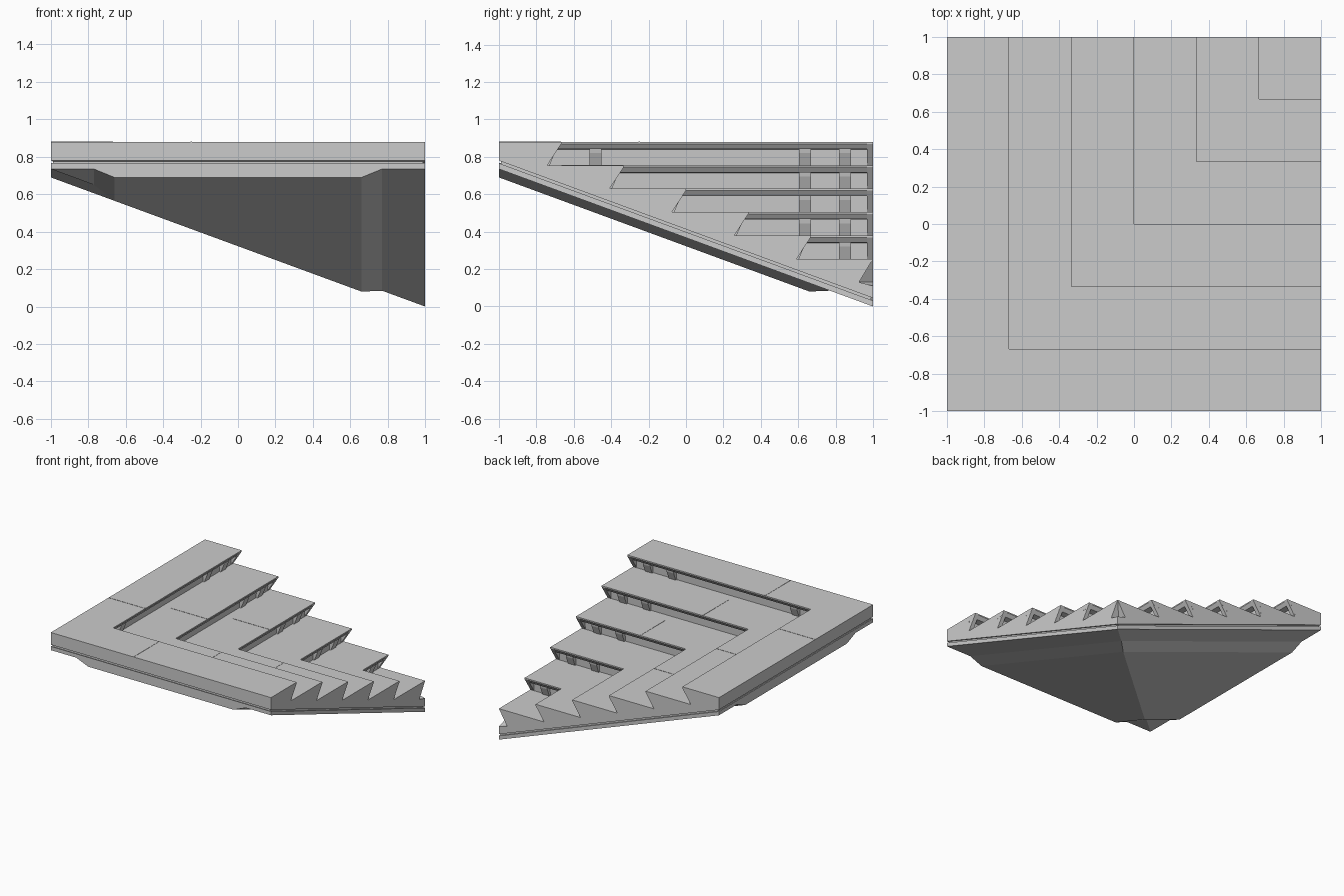
import bpy, bmesh

if "Cube" in bpy.data.objects:
    bpy.data.objects.remove(bpy.data.objects["Cube"])

RUN, DROP, STEPS = 1 / 3, 0.125, 6
UNDER = 0.075                       # undercut depth of each riser
SLOPE = 0.3675                      # fall of the underside


def finish(bm, name):
    bmesh.ops.remove_doubles(bm, verts=bm.verts, dist=1e-5)
    bmesh.ops.recalc_face_normals(bm, faces=bm.faces)
    me = bpy.data.meshes.new(name)
    bm.to_mesh(me)
    bm.free()
    ob = bpy.data.objects.new(name, me)
    bpy.context.collection.objects.link(ob)
    return ob


def sweep(bm, rings):
    """Skin equal-length closed rings and cap the two ends."""
    vs = [[bm.verts.new(p) for p in r] for r in rings]
    n = len(vs[0])
    for a, b in zip(vs, vs[1:]):
        for i in range(n):
            j = (i + 1) % n
            bm.faces.new((a[i], a[j], b[j], b[i]))
    bm.faces.new(vs[0])
    bm.faces.new(vs[-1])


def corner_sweep(name, profile, end=1.0):
    """Mitred L sweep of an (inward distance, height) profile."""
    bm = bmesh.new()
    sweep(bm, [[(end, m, z) for m, z in profile],
               [(m, m, z) for m, z in profile],
               [(m, end, z) for m, z in profile]])
    return finish(bm, name)


def wing_prisms(name, items):
    """Prisms of (profile, start, stop), one on each wing of the L."""
    bm = bmesh.new()
    for prof, a, b in items:
        sweep(bm, [[(t, m, z) for m, z in prof] for t in (a, b)])
        sweep(bm, [[(m, t, z) for m, z in prof] for t in (a, b)])
    return finish(bm, name)


def line(top, m):
    return top - SLOPE * (m + 1)


steps = [(-1 + RUN * (k + 1), 0.88 - DROP * k) for k in range(STEPS)]

# Stepped body with nosings and recessed risers
prof = [(-1, 0.88)]
for e, z in steps[:-1]:
    prof += [(e, z), (e, z - 0.01), (e - 0.02, z - 0.038),
             (e - UNDER + 0.004, z - 0.04), (e - UNDER, z - DROP)]
e, z = steps[-1]
prof += [(e, z), (e - UNDER, z - DROP), (1, z - DROP - 0.02),
         (1, line(0.78, 1)), (-1, line(0.78, -1))]
corner_sweep("stepped_body", prof)

# Recessed groove between body and base slab
corner_sweep("groove_core", [(-0.988, 0.80), (0.98, line(0.80, 0.98)),
                             (0.98, line(0.75, 0.98)), (-0.988, 0.75)], 0.988)

# End cheeks closing each riser recess, and brackets under the nosings
cheeks, brackets = [], []
for k, (e, z) in enumerate(steps[:-1]):
    tooth = [(e, z - 0.01), (e - UNDER, z - DROP),
             (e - UNDER - 0.02, z - DROP), (e - UNDER - 0.02, z - 0.01)]
    cheeks.append((tooth, 0.967, 0.9995))
    rib = [(e - 0.03, z - 0.03), (e - 0.035, z - 0.06),
           (e - UNDER + 0.012, z - DROP - 0.002),
           (e - UNDER - 0.02, z - DROP - 0.002), (e - UNDER - 0.02, z - 0.03)]
    spots = [0.85] + ([0.635] if e < 0.6 else []) + ([-0.485] if k == 0 else [])
    brackets += [(rib, t - 0.032, t + 0.032) for t in spots]
wing_prisms("end_cheeks", cheeks)
wing_prisms("nosing_brackets", brackets)

# Thin panel seams across the upper treads
seams = []
for k, (e, z) in enumerate(steps[:3]):
    a, t = e - RUN, -0.25 + RUN * k
    seams.append(([(a, z - 0.01), (a, z + 0.002), (e - 0.002, z + 0.002),
                   (e - 0.002, z - 0.01)], t - 0.003, t + 0.003))
wing_prisms("tread_seams", seams)

# Base slab with the shallow raised panel on its underside
g = [-1, -0.77, -0.66, 0.66, 0.77, 1]


def under(x, y):
    bulge = min(1, max(0, (0.77 - abs(max(x, y))) / 0.11))
    return line(0.735 - 0.045 * bulge, min(x, y))


bm = bmesh.new()
grid = [[bm.verts.new((x, y, under(x, y))) for y in g] for x in g]
for i in range(5):
    for j in range(5):
        a, b, c, d = grid[i][j], grid[i + 1][j], grid[i + 1][j + 1], grid[i][j + 1]
        if i == j:
            bm.faces.new((a, b, c))
            bm.faces.new((a, c, d))
        else:
            bm.faces.new((a, b, c, d))
ret = bmesh.ops.extrude_face_region(bm, geom=bm.faces[:], use_keep_orig=True)
for v in ret["geom"]:
    if isinstance(v, bmesh.types.BMVert):
        v.co.z = line(0.766, min(v.co.x, v.co.y))
finish(bm, "base_slab")
